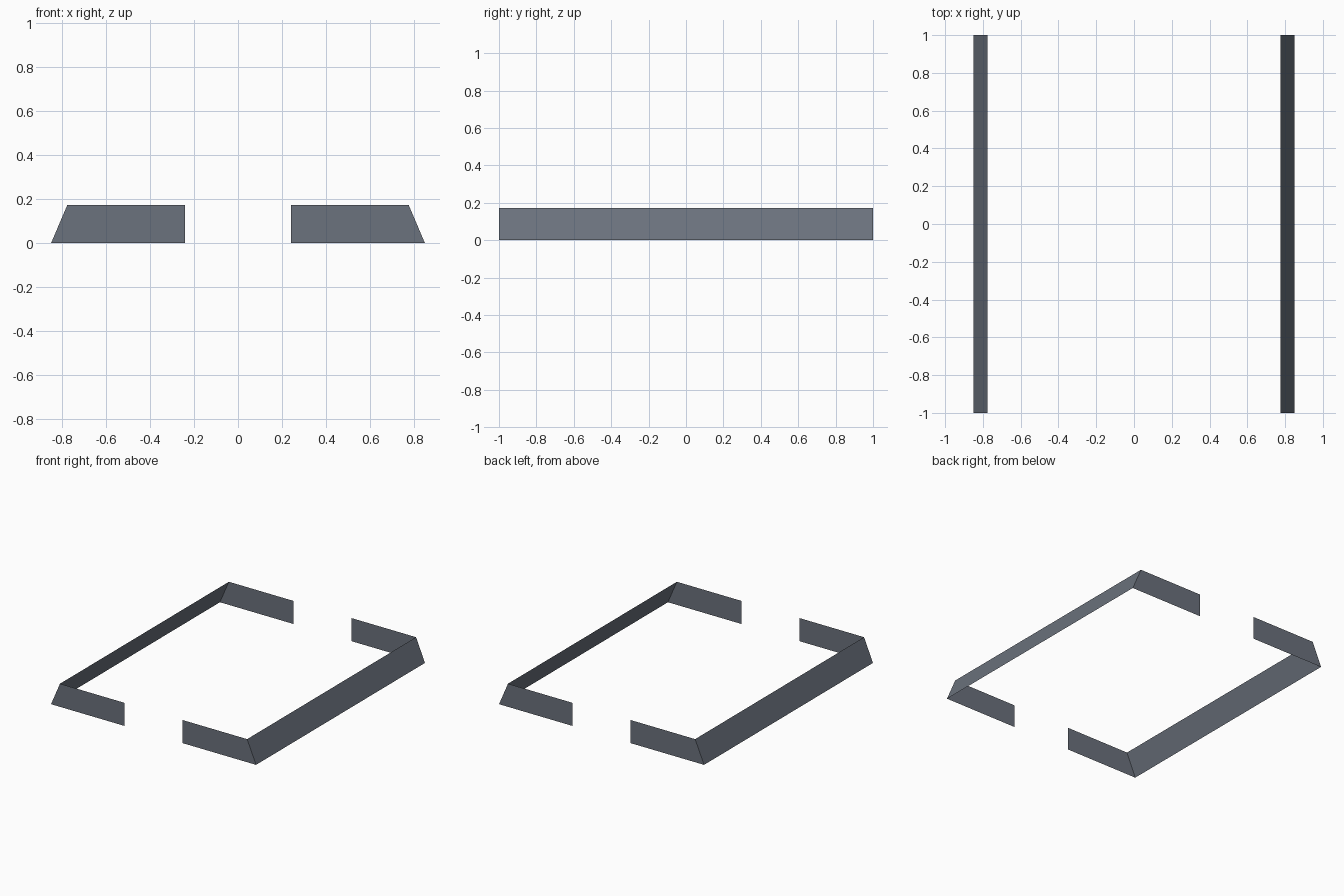
import bpy, bmesh

if "Cube" in bpy.data.objects:
    bpy.data.objects.remove(bpy.data.objects["Cube"])

slate = bpy.data.materials.new("slate_grey")
slate.diffuse_color = (0.147, 0.168, 0.205, 1)
slate.use_nodes = True
slate.node_tree.nodes["Principled BSDF"].inputs["Base Color"].default_value = slate.diffuse_color

BASE_X, TOP_X, GAP_X, HEIGHT, END_Y = 0.85, 0.776, 0.242, 0.173, 1.0


def skirt_side(name, s):
    """Thin open skirt: sloped long wall plus a short return at each end."""
    bm = bmesh.new()
    # plan path from the front gap, round the side, to the back gap
    path = [(GAP_X, GAP_X, -END_Y), (BASE_X, TOP_X, -END_Y),
            (BASE_X, TOP_X, END_Y), (GAP_X, GAP_X, END_Y)]
    low = [bm.verts.new((s * b, y, 0)) for b, t, y in path]
    top = [bm.verts.new((s * t, y, HEIGHT)) for b, t, y in path]
    for i in range(3):
        quad = [low[i], low[i + 1], top[i + 1], top[i]]
        bm.faces.new(quad if s > 0 else quad[::-1])  # normals face outward
    mesh = bpy.data.meshes.new(name)
    bm.to_mesh(mesh)
    bm.free()
    mesh.materials.append(slate)
    bpy.context.collection.objects.link(bpy.data.objects.new(name, mesh))


# mirrored halves with gaps at front and back
skirt_side("right_skirt", 1)
skirt_side("left_skirt", -1)
